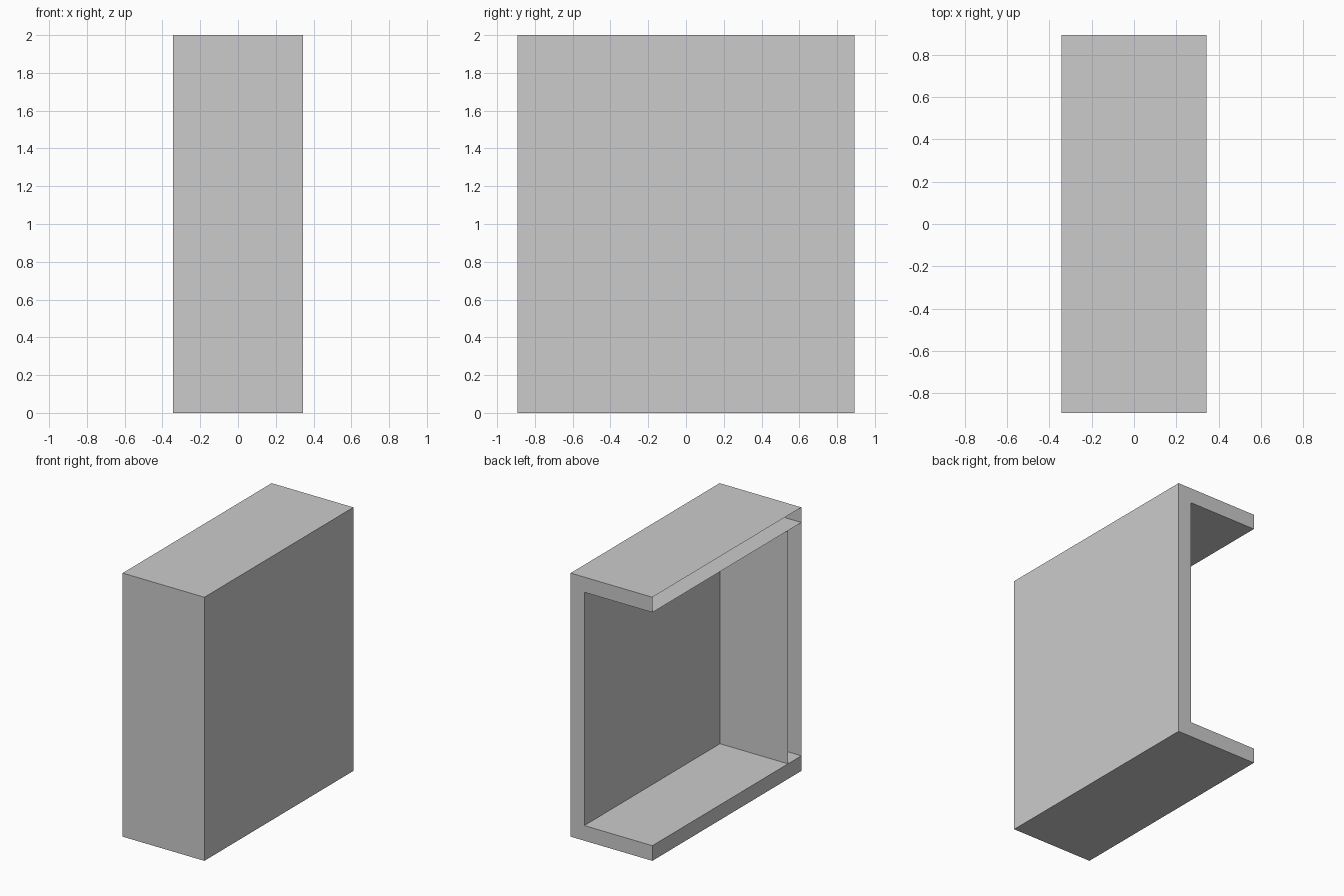
import bpy, bmesh

if "Cube" in bpy.data.objects:
    bpy.data.objects.remove(bpy.data.objects["Cube"])

X, Y, H = 0.343, 0.893, 2.0   # half width, half depth, height
T = 0.115                     # board thickness
WALL_Y = -0.733               # inner face of the front wall


def make_object(name, bm):
    mesh = bpy.data.meshes.new(name)
    bm.to_mesh(mesh)
    bm.free()
    obj = bpy.data.objects.new(name, mesh)
    bpy.context.collection.objects.link(obj)
    return obj


# Channel: C-shaped profile swept from back to front
profile = [(-X, 0), (X, 0), (X, H), (-X, H),
           (-X, H - T), (X - T, H - T), (X - T, T), (-X, T)]
bm = bmesh.new()
face = bm.faces.new([bm.verts.new((x, Y, z)) for x, z in profile])
ret = bmesh.ops.extrude_face_region(bm, geom=[face], use_keep_orig=True)
new_verts = [g for g in ret["geom"] if isinstance(g, bmesh.types.BMVert)]
bmesh.ops.translate(bm, verts=new_verts, vec=(0, -2 * Y, 0))
bmesh.ops.recalc_face_normals(bm, faces=bm.faces[:])
# The left end of the top board is open
open_end = [f for f in bm.faces
            if all(v.co.x < -X + 1e-4 and v.co.z > H - T - 1e-4 for v in f.verts)]
bmesh.ops.delete(bm, geom=open_end, context='FACES')
make_object("channel_shell", bm)


# Front wall: outer and inner skins, open at the left end
def wall_skin(name, y, facing):
    corners = [(-X, T), (X - T, T), (X - T, H - T), (-X, H - T)]
    bm = bmesh.new()
    f = bm.faces.new([bm.verts.new((x, y, z)) for x, z in corners])
    f.normal_update()
    if f.normal.y * facing < 0:
        f.normal_flip()
    make_object(name, bm)


wall_skin("front_wall_outer", -Y, -1)
wall_skin("front_wall_inner", WALL_Y, 1)
